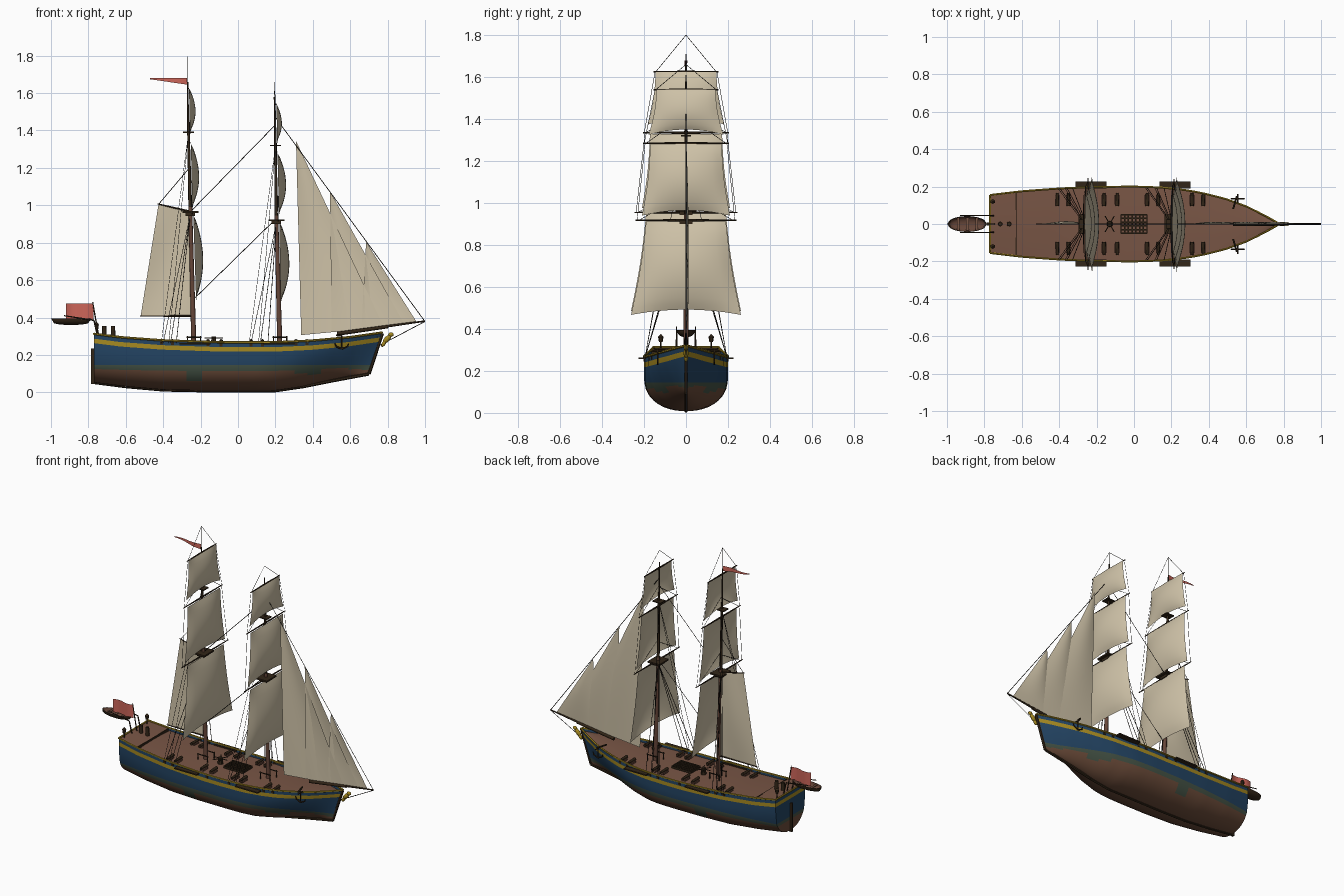
import bpy, bmesh, math, random
from mathutils import Vector, Matrix

if "Cube" in bpy.data.objects:
    bpy.data.objects.remove(bpy.data.objects["Cube"])
random.seed(4)

def mat(name, r, g, b):
    m = bpy.data.materials.new(name)
    m.diffuse_color = (r, g, b, 1)
    m.use_nodes = True
    m.node_tree.nodes["Principled BSDF"].inputs["Base Color"].default_value = m.diffuse_color
    return m
BLUE = mat("hull_blue", .017, .058, .125)
YELLOW = mat("stripe_yellow", .38, .25, .015)
BOTTOM = mat("bottom_brown", .15, .072, .042)
GREEN = mat("weed_green", .058, .085, .06)
DECK = mat("deck_brown", .19, .092, .06)
DARK = mat("dark_wood", .032, .019, .009)
MAST = mat("mast_wood", .13, .06, .04)
SAIL = mat("sail_cloth", .62, .54, .39)
RED = mat("flag_red", .6, .13, .10)
ROPE = mat("rope_black", .012, .01, .008)

def finish(name, bm, mats, smooth=40, recalc=True):
    bmesh.ops.remove_doubles(bm, verts=bm.verts, dist=1e-5)
    if recalc:
        bmesh.ops.recalc_face_normals(bm, faces=bm.faces)
    me = bpy.data.meshes.new(name)
    bm.to_mesh(me); bm.free()
    for m in mats: me.materials.append(m)
    for p in me.polygons: p.use_smooth = True
    me.set_sharp_from_angle(angle=math.radians(smooth))
    ob = bpy.data.objects.new(name, me)
    bpy.context.collection.objects.link(ob)
    return ob

def rods(name, segs, m, n=6):
    bm = bmesh.new()
    for a, b, r1, r2 in segs:
        a, b = Vector(a), Vector(b)
        d = b - a
        M = Matrix.Translation((a + b) / 2) @ d.to_track_quat('Z', 'Y').to_matrix().to_4x4()
        bmesh.ops.create_cone(bm, cap_ends=True, segments=n, radius1=r1, radius2=r2, depth=d.length, matrix=M)
    bmesh.ops.recalc_face_normals(bm, faces=bm.faces)
    return finish(name, bm, [m], 50, False)

def boxes(name, items, m):
    bm = bmesh.new()
    for c, s in items:
        bmesh.ops.create_cube(bm, size=1, matrix=Matrix.Translation(c) @ Matrix.Diagonal((*s, 1)))
    return finish(name, bm, [m], 30, False)

def grid(name, fn, nu, nv, mats, rule=None, recalc=False):
    bm = bmesh.new()
    v = [[bm.verts.new(fn(i / nu, j / nv)) for j in range(nv + 1)] for i in range(nu + 1)]
    for i in range(nu):
        for j in range(nv):
            f = bm.faces.new((v[i][j], v[i + 1][j], v[i + 1][j + 1], v[i][j + 1]))
            if rule: f.material_index = rule(i, j)
    return finish(name, bm, mats, 60, recalc)

def lerp(pts, x):
    for (a, p), (b, q) in zip(pts, pts[1:]):
        if x <= b: return p + (q - p) * max(0, (x - a) / (b - a))
    return pts[-1][1]

# ---- hull lines
BEAM = [(-.77, .155), (-.6, .175), (-.4, .19), (-.2, .198), (0, .2), (.15, .195), (.3, .178),
        (.4, .158), (.5, .132), (.6, .096), (.7, .046), (.77, .004)]
KEEL = [(-.77, .052), (-.6, .03), (-.4, .012), (-.2, .008), (.2, .008), (.35, .03), (.5, .06), (.65, .088), (.77, .098)]
SHEER = [(-.77, .313), (-.63, .295), (-.4, .278), (-.1, .268), (.2, .268), (.4, .277), (.6, .295), (.77, .32)]
def hull(s, z):
    k, sh = lerp(KEEL, s), lerp(SHEER, s)
    f = min(1, max(0, (s - .1) / .65))
    u = min(1, max(0, (z - k) / (.16 + f * (sh - k - .16))))
    p = 2.2 - .8 * f
    w = (1 - (1 - u) ** p) ** (1 / p)
    x = s + .32 * (z - .315) * max(0, (s - .3) / .47)
    return x, lerp(BEAM, s) * w, z

# ---- hull skin with painted bands by row
LOW = [0, .02, .07, .15, .26, .38, .5, .62, .78, 1]
UP = [-.085, -.05, -.026, -.006, 0]
N, J = 56, len(LOW) + len(UP)
def row_z(s, j):
    k = lerp(KEEL, s)
    return k + (.145 - k) * LOW[j] if j < len(LOW) else lerp(SHEER, s) + UP[j - len(LOW)]
weed = [8 if random.random() < .6 else random.choice((5, 6, 7)) for _ in range(N // 3 + 2)]
def band(i, j):
    if j < 9: return 3 if j >= weed[i // 3] else 2
    return 1 if j in (11, 13) else 0
bm = bmesh.new()
st = [-.77 + 1.54 * i / N for i in range(N + 1)]
V = {}
for i, s in enumerate(st):
    for j in range(J):
        x, y, z = hull(s, row_z(s, j))
        for d in (-1, 1): V[i, j, d] = bm.verts.new((x, d * y, z))
for j in range(J - 1):
    for d in (-1, 1):
        for i in range(N):
            f = bm.faces.new((V[i, j, d], V[i + 1, j, d], V[i + 1, j + 1, d], V[i, j + 1, d]))
            f.material_index = band(i, j)
    f = bm.faces.new((V[0, j, -1], V[0, j, 1], V[0, j + 1, 1], V[0, j + 1, -1]))
    f.material_index = band(0, j)
bmesh.ops.dissolve_degenerate(bm, dist=1e-5, edges=bm.edges)
finish("hull", bm, [BLUE, YELLOW, BOTTOM, GREEN])

# ---- deck, quarterdeck, rails, keel, rudder
def deck_fn(a, b, drop):
    def fn(u, v):
        s = a + (b - a) * u
        x, y, z = hull(s, lerp(SHEER, s) - drop)
        return x, (2 * v - 1) * y, z + .006 * (1 - (2 * v - 1) ** 2)
    return fn
grid("main_deck", deck_fn(-.765, .765, .02), 40, 4, [DECK])
grid("quarter_deck", deck_fn(-.77, -.63, .006), 6, 4, [DECK])
boxes("quarter_deck_step", [((-.63, 0, .283), (.006, .33, .022))], DARK)
rail = []
for d in (-1, 1):
    p = [(x, d * y, z) for x, y, z in (hull(s, lerp(SHEER, s)) for s in st[::2])]
    rail += [(a, b, .006, .006) for a, b in zip(p, p[1:])]
rail.append(((-.77, -.155, .313), (-.77, .155, .313), .006, .006))
rods("rail_cap", rail, YELLOW)
kp = [(s, 0, z + .001) for s, z in KEEL]
kp[-1] = (.7, 0, .098)
kp.append((.772, 0, .315))
rods("keel_and_stem", [(a, b, .009, .009) for a, b in zip(kp, kp[1:])], DARK)
boxes("rudder", [((-.775, 0, .14), (.02, .014, .19))], DARK)

# ---- channels, guns, gun ports
GX = (-.41, -.35, -.16, -.09, .07, .13, .31, .37)
boxes("channels", [((x, d * .208, .26), (.165, .036, .008)) for x in (-.23, .22) for d in (-1, 1)], DARK)
boxes("gun_carriages", [((x, d * .13, .263), (.026, .05, .012)) for x in GX for d in (-1, 1)], MAST)
rods("guns", [((x, d * .095, .275), (x, d * .165, .275), .010, .007) for x in GX for d in (-1, 1)], DARK, 8)
boxes("gun_ports", [((x, d * hull(x, .24)[1], lerp(SHEER, x) - .015), (.016, .006, .014)) for x in GX for d in (-1, 1)], DARK)

# ---- hatch grating, capstan, mast rails, stern fittings
bars = [((-.07 + .02 * i, 0, .268), (.007, .1, .012)) for i in range(8)]
bars += [((0, -.05 + .02 * i, .268), (.14, .007, .012)) for i in range(6)]
boxes("hatch_grating", bars, DARK)
rods("capstan", [((-.13, 0, .25), (-.13, 0, .298), .018, .013)] +
     [((-.13, 0, .29), (-.13 + .05 * math.cos(a * math.pi / 3), .05 * math.sin(a * math.pi / 3), .29), .003, .003) for a in range(6)], DARK)
fife = []
for mx in (-.235, .225):
    for d in (-1, 1):
        fife += [((mx + e * .035, d * .035, .25), (mx + e * .035, d * .035, .3), .004, .004) for e in (-1, 1)]
        fife.append(((mx - .04, d * .035, .295), (mx + .04, d * .035, .295), .004, .004))
rods("fife_rails", fife, DARK)
rods("deck_posts", [((x, 0, .29), (x, 0, .355), .013, .011) for x in (-.715, -.668)], DARK, 8)
rods("stern_lanterns", [q for d in (-1, 1) for q in (
    ((-.755, d * .12, .3), (-.755, d * .12, .34), .004, .004),
    ((-.755, d * .12, .338), (-.755, d * .12, .362), .009, .013),
    ((-.755, d * .12, .362), (-.755, d * .12, .375), .013, .002))], DARK)
rods("boat_davits", [q for d in (-1, 1) for q in (
    ((-.75, d * .045, .3), (-.77, d * .045, .385), .005, .004),
    ((-.77, d * .045, .385), (-.93, d * .045, .41), .004, .003))], DARK)

# ---- stern boat
def boat(k):
    def fn(u, v):
        e = math.sqrt(max(0, 1 - (2 * u - 1) ** 2)) * k
        a = math.pi * v
        return -.892 + .107 * (2 * u - 1) * k, .042 * e * math.cos(a), .394 - (.034 * e ** .5) * math.sin(a) ** .8 * k
    return fn
grid("boat_hull", boat(1), 14, 10, [DARK])
grid("boat_lining", boat(.93), 14, 10, [MAST])
boxes("boat_seats", [((-.89 + i * .05, 0, .388), (.014, .07, .004)) for i in (-1, 0, 1)], DECK)

# ---- masts: (name, foot x, lower top, top mast top, pole top, rake)
spars, lower, ropes = [], [], []
def mast(name, x0, x1, x2, x3, z1, z2, z3, tip, yards, feet, sails):
    rods(name + "_lower_mast", [((x0, 0, .2), (x1, 0, z1 + .03), .014, .010)], MAST, 10)
    rods(name + "_top_mast", [((x1, 0, z1 - .06), (x2, 0, z2 + .03), .009, .007),
                              ((x2, 0, z2 - .04), (x3, 0, z3), .006, .004)], DARK, 8)
    boxes(name + "_top", [((x1, 0, z1 + .005), (.085, .1, .01)), ((x1, 0, z1 - .008), (.05, .06, .016)),
                          ((x2, 0, z2 + .005), (.06, .05, .007))], DARK)
    ropes.append(((x3, 0, z3), (x3, 0, tip), .0013, .001))
    ys = []
    for i, (x, z, h) in enumerate(yards):
        for d in (-1, 1):
            ys.append(((x, 0, z), (x, d * h, z), .006, .003))
            top = (x3, 0, tip) if i == 2 else (x, 0, z + .13)
            ropes.append(((x, d * h * .93, z), top, .0013, .0013))
            if i < 2: ropes.append(((x, d * h * .97, z), (yards[i + 1][0], d * yards[i + 1][2] * .95, yards[i + 1][1]), .0012, .0012))
    rods(name + "_yards", ys, DARK)
    for d in (-1, 1):
        for fx in feet:
            ropes.append(((x1, 0, z1 - .01), (fx, d * .195, .265), .0018, .0018))
        for fx in feet[:2]:
            ropes.append(((x2, 0, z2), (fx - .01, d * .195, .265), .0013, .0013))
    for i, (xt, zt, ht, xb, zb, hb, belly) in enumerate(sails):
        def fn(u, v):
            h = 2 * v - 1
            c = 1 - h * h
            z = zb + (zt - zb) * u + .025 * c * (1 - u) ** 2
            w = hb + (ht - hb) * u - .008 * math.sin(math.pi * u)
            return xb + (xt - xb) * u + .006 + belly * c ** .8 * math.sin(math.pi * u) ** .8, h * w, z
        grid("%s_square_sail_%d" % (name, i + 1), fn, 14, 14, [SAIL])

mast("fore", .225, .205, .2, .195, .915, 1.315, 1.58, 1.66,
     [(.215, .918, .24), (.205, 1.285, .205), (.2, 1.54, .155)], (.07, .12, .16),
     [(.215, .912, .19, .222, .467, .262, .05), (.205, 1.28, .17, .213, .94, .21, .042),
      (.2, 1.54, .14, .203, 1.325, .178, .027)])
mast("main", -.235, -.255, -.265, -.27, .96, 1.385, 1.66, 1.8,
     [(-.245, .955, .245), (-.258, 1.335, .205), (-.268, 1.625, .155)], (-.40, -.36, -.33),
     [(-.245, .95, .19, -.23, .485, .262, .045), (-.258, 1.33, .172, -.25, .975, .21, .04),
      (-.268, 1.625, .145, -.262, 1.375, .18, .032)])

# ---- fore and aft sails: a bilinear patch with a slight belly
def cloth(name, a, b, c, d, belly, m=SAIL, waves=1):
    a, b, c, d = [Vector((p[0], 0, p[1])) for p in (a, b, c, d)]
    def fn(u, v):
        p = a.lerp(b, u).lerp(d.lerp(c, u), v)
        p.y = belly * math.sin(math.pi * u * waves) * (math.sin(math.pi * v) if waves == 1 else 1)
        return p
    return grid(name, fn, 12, 8, [m])
for i, (h, clew, tack) in enumerate([((.31, 1.345), (.338, .306), (.78, .348)),
                                     ((.492, 1.075), (.5, .325), (.89, .363)),
                                     ((.685, .805), (.66, .343), (.955, .376))]):
    cloth("jib_%d" % (i + 1), clew, tack, h, h, .012)
cloth("gaff_sail", (-.52, .41), (-.245, .41), (-.26, .965), (-.425, 1.005), .015)
rods("gaff_and_boom", [((-.24, 0, .408), (-.525, 0, .408), .005, .003), ((-.26, 0, .968), (-.43, 0, 1.008), .005, .003)], DARK)

# ---- flags
cloth("ensign", (-.92, .387), (-.772, .387), (-.772, .475), (-.92, .475), .008, RED, 2)
cloth("pennant", (-.47, 1.674), (-.272, 1.645), (-.272, 1.68), (-.47, 1.68), .006, RED, 2)
rods("ensign_staff", [((-.745, 0, .3), (-.777, 0, .482), .004, .003)], DARK)

# ---- bowsprit, figurehead, anchors
rods("bowsprit", [((.53, 0, .313), (.8, 0, .351), .011, .009), ((.76, 0, .348), (1, 0, .381), .007, .004)], DARK, 8)
bm = bmesh.new()
for c, s, t in [((.797, 0, .285), (.03, .012, .014), -.8), ((.818, 0, .309), (.015, .01, .012), 0), ((.78, 0, .262), (.022, .01, .01), -1.0)]:
    bmesh.ops.create_uvsphere(bm, u_segments=12, v_segments=8, radius=1, matrix=Matrix.Translation(c) @ Matrix.Rotation(t, 4, 'Y') @ Matrix.Diagonal((*s, 1)))
finish("figurehead", bm, [YELLOW])
anc = []
for d in (-1, 1):
    y = d * .135
    anc += [((.53, d * .08, .305), (.55, d * .15, .305), .006, .006), ((.555, y, .305), (.555, y, .232), .004, .004),
            ((.555, y, .232), (.585, y, .245), .005, .004), ((.555, y, .232), (.525, y, .245), .005, .004),
            ((.585, y, .245), (.592, y, .262), .005, .002), ((.525, y, .245), (.518, y, .262), .005, .002),
            ((.555, y - .025, .295), (.555, y + .025, .295), .004, .004)]
rods("anchors", anc, DARK)

# ---- stays
for a, b in [((.2, 1.47), (.998, .381)), ((.205, .93), (-.235, .5)), ((.2, 1.43), (-.25, .97)),
             ((.998, .378), (.755, .25)), ((-.425, 1.005), (-.26, 1.2))]:
    ropes.append(((a[0], 0, a[1]), (b[0], 0, b[1]), .002, .002))
rods("rigging", ropes, ROPE, 4)
